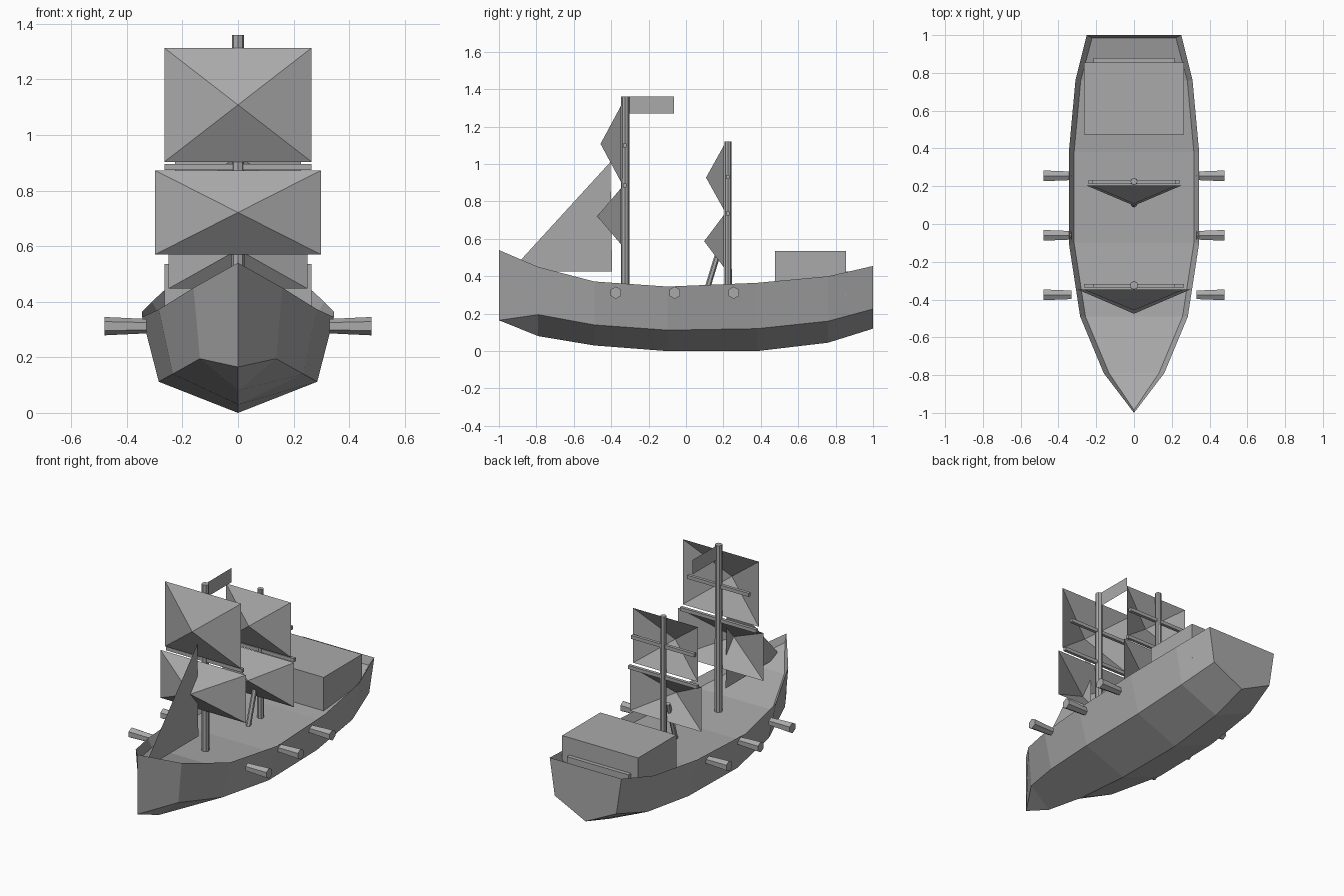
import bpy, bmesh, math
from mathutils import Vector

if "Cube" in bpy.data.objects:
    bpy.data.objects.remove(bpy.data.objects["Cube"])

grey = bpy.data.materials.new("plain_grey")
grey.diffuse_color = (0.4, 0.4, 0.4, 1)
grey.use_nodes = True
grey.node_tree.nodes["Principled BSDF"].inputs["Base Color"].default_value = grey.diffuse_color


def make(name, verts, faces):
    bm = bmesh.new()
    vs = [bm.verts.new(v) for v in verts]
    for f in faces:
        bm.faces.new([vs[i] for i in f])
    return finish(name, bm)


def finish(name, bm):
    me = bpy.data.meshes.new(name)
    bm.to_mesh(me)
    bm.free()
    me.materials.append(grey)
    ob = bpy.data.objects.new(name, me)
    bpy.context.collection.objects.link(ob)
    return ob


def box(name, x, y0, y1, z0, z1):
    bm = bmesh.new()
    bmesh.ops.create_cube(bm, size=1)
    for v in bm.verts:
        v.co = (v.co.x * 2 * x, y0 + (v.co.y + .5) * (y1 - y0), z0 + (v.co.z + .5) * (z1 - z0))
    return finish(name, bm)


def rod(name, a, b, r1, r2, sides=8):
    a, b = Vector(a), Vector(b)
    bm = bmesh.new()
    bmesh.ops.create_cone(bm, cap_ends=True, segments=sides, radius1=r1, radius2=r2, depth=(b - a).length)
    ob = finish(name, bm)
    ob.location = (a + b) / 2
    ob.rotation_mode = 'QUATERNION'
    ob.rotation_quaternion = (b - a).to_track_quat('Z', 'Y')
    return ob


# hull stations: y, rail half width, rail z, chine half width, chine z, keel z
stations = [(-1, 0, .54, 0, .165, .165), (-.79, .16, .45, .137, .195, .08),
            (-.49, .285, .372, .235, .14, .03), (-.1, .345, .345, .285, .112, 0),
            (.38, .345, .365, .285, .12, 0), (.76, .31, .40, .265, .16, .045),
            (1, .25, .455, .215, .225, .12)]
bm = bmesh.new()
rings = []
for y, w, z, cw, cz, kz in stations:
    dw, dy = max(0, w - .028), y * .985 if abs(y) == 1 else y
    half = [(cw, y, cz), (w, y, z), (dw, dy, z - .05)]
    ring = [(0, y, kz)] + half + [(-a, b, c) for a, b, c in reversed(half)]
    rings.append([bm.verts.new(p) for p in ring])
for a, b in zip(rings, rings[1:]):
    for i in range(7):
        j = (i + 1) % 7
        bm.faces.new((a[i], a[j], b[j], b[i]))
end = rings[-1]
bm.faces.new([end[i] for i in (0, 1, 2, 5, 6)])       # transom
bm.faces.new([end[i] for i in (2, 3, 4, 5)])          # inside of the transom
bmesh.ops.remove_doubles(bm, verts=bm.verts, dist=.0005)
bmesh.ops.recalc_face_normals(bm, faces=bm.faces)
finish("hull", bm)

# stern cabin with a plate on its back
box("cabin", .265, .475, .855, .30, .535)
box("cabin_back_plate", .215, .855, .88, .32, .425)

# cannons
for y in (-.375, -.06, .255):
    for s in (-1, 1):
        rod("cannon", (s * .33, y, .312), (s * .48, y, .312), .026, .033, 6)


# square sail: an open pyramid bulging forward
def sail(name, w, z0, z1, y, apex_y):
    pts = [(-w, y, z0), (w, y, z0), (w, y, z1), (-w, y, z1), (0, apex_y, (z0 + z1) / 2)]
    make(name, pts, [(i, (i + 1) % 4, 4) for i in range(4)])


# masts: name, y, top, yards (z, half width), sails (half width, z0, z1, apex y)
masts = [("fore", -.325, 1.36, [(.885, .265), (1.10, .215)],
          [(.298, .57, .872, -.475), (.265, .903, 1.313, -.457)]),
         ("main", .225, 1.12, [(.735, .24), (.93, .22)],
          [(.25, .447, .728, .097), (.226, .755, 1.10, .107)])]
for n, y, top, yards, sails in masts:
    rod(n + "_mast", (0, y, .27), (0, y, top), .023 if n == "fore" else .02, .022 if n == "fore" else .018)
    for z, w in yards:
        box(n + "_yard", w, y - .012, y + .008, z - .011, z + .011)
    for w, z0, z1, ay in sails:
        sail(n + "_sail", w, z0, z1, y - .022, ay)

# flag, jib and slanted deck spar
make("flag", [(0, -.31, 1.27), (0, -.065, 1.27), (0, -.065, 1.36), (0, -.31, 1.36)], [(0, 1, 2, 3)])
make("jib", [(0, -.94, .425), (0, -.395, .425), (0, -.405, 1.01)], [(0, 1, 2)])
rod("deck_spar", (0, .10, .29), (0, .18, .55), .015, .015, 6)
